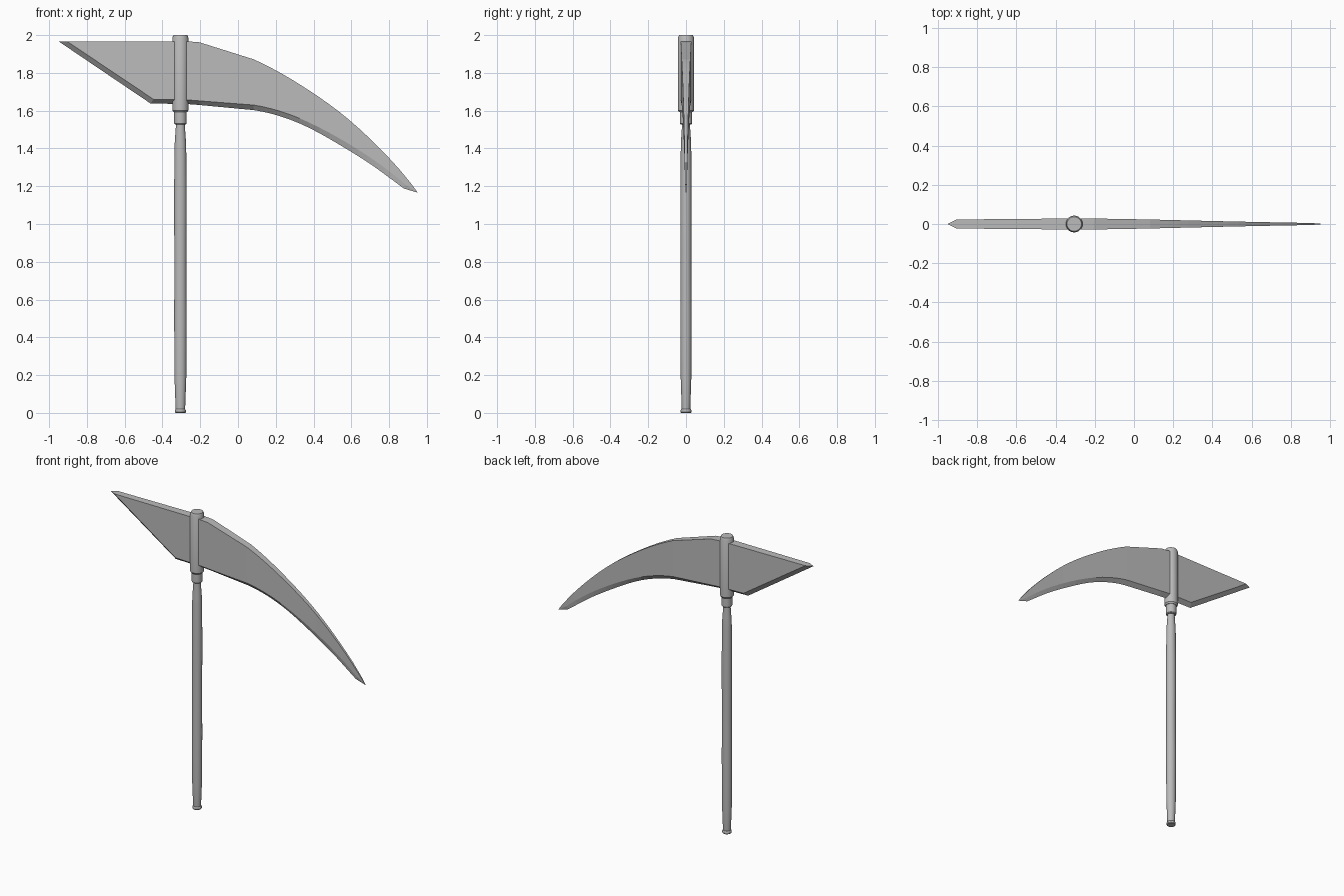
import bpy, bmesh, math
from mathutils import Vector

if "Cube" in bpy.data.objects:
    bpy.data.objects.remove(bpy.data.objects["Cube"])

grey = bpy.data.materials.new("steel_grey")
grey.diffuse_color = (0.5, 0.5, 0.5, 1)
grey.use_nodes = True
grey.node_tree.nodes["Principled BSDF"].inputs["Base Color"].default_value = grey.diffuse_color
POLE_X = -0.305


def finish(bm, name):
    bmesh.ops.remove_doubles(bm, verts=bm.verts, dist=1e-5)
    bmesh.ops.recalc_face_normals(bm, faces=bm.faces)
    me = bpy.data.meshes.new(name)
    bm.to_mesh(me)
    bm.free()
    me.materials.append(grey)
    ob = bpy.data.objects.new(name, me)
    bpy.context.collection.objects.link(ob)
    return ob


def loft(rings, name):
    """Skin a row of closed rings and cap both ends."""
    bm = bmesh.new()
    rows = [[bm.verts.new(p) for p in r] for r in rings]
    for a, b in zip(rows, rows[1:]):
        for i in range(len(a)):
            j = (i + 1) % len(a)
            bm.faces.new((a[i], a[j], b[j], b[i]))
    bm.faces.new(rows[0])
    bm.faces.new(rows[-1])
    return finish(bm, name)


def turned(profile, name, squash=1.0, sides=20):
    """Lathe (radius, z) pairs around the pole axis."""
    rings = []
    for r, z in profile:
        rings.append([(POLE_X + r * math.cos(2 * math.pi * i / sides),
                       squash * r * math.sin(2 * math.pi * i / sides), z)
                      for i in range(sides)])
    ob = loft(rings, name)
    bpy.ops.object.select_all(action='DESELECT')
    bpy.context.view_layer.objects.active = ob
    ob.select_set(True)
    bpy.ops.object.shade_smooth_by_angle(angle=math.radians(30))
    return ob


# Long handle, slightly oval, with faint waists along the grip
turned([(0.024, 0.012), (0.025, 0.02), (0.031, 0.18), (0.032, 0.34), (0.033, 0.52),
        (0.032, 0.68), (0.032, 0.86), (0.033, 1.02), (0.033, 1.19), (0.031, 1.38),
        (0.030, 1.43), (0.023, 1.53), (0.023, 1.56)], "handle", squash=0.9)

# Foot cap, collar and socket that holds the blade
turned([(0.026, 0.0), (0.029, 0.004), (0.029, 0.014), (0.025, 0.02)], "foot_cap")
turned([(0.029, 1.528), (0.033, 1.533), (0.033, 1.60)], "collar")
turned([(0.036, 1.592), (0.043, 1.602), (0.043, 1.985), (0.037, 2.0)], "socket")

# Blade stations: top x,z / bevel line x,z / cutting edge x,z / half thickness
heel = [(-0.905, 1.967, -0.905, 1.967, -0.95, 1.967, 0.023),
        (-0.447, 1.967, -0.447, 1.660, -0.463, 1.638, 0.027),
        (-0.267, 1.967, -0.267, 1.657, -0.267, 1.635, 0.029),
        (-0.204, 1.962, -0.204, 1.652, -0.204, 1.630, 0.028)]
sweep = [(0.082, 1.872, 0.082, 1.630, 0.082, 1.603, 0.023),
         (0.325, 1.740, 0.325, 1.560, 0.325, 1.533, 0.017),
         (0.590, 1.550, 0.590, 1.422, 0.590, 1.388, 0.011),
         (0.854, 1.290, 0.820, 1.264, 0.800, 1.246, 0.006),
         (0.918, 1.212, 0.890, 1.206, 0.878, 1.188, 0.004),
         (0.950, 1.168, 0.949, 1.168, 0.948, 1.167, 0.002)]


def smooth(pts, steps):
    """Catmull-Rom pass through the first intervals, the tip stays straight."""
    vs = [Vector(p) for p in pts]
    out = []
    for k in range(len(vs) - 3):
        p0 = vs[k - 1] if k else 2 * vs[0] - vs[1] + (vs[2] - 2 * vs[1] + vs[0])
        p1, p2, p3 = vs[k], vs[k + 1], vs[k + 2]
        if k == len(vs) - 4:
            p3 = 2 * p2 - p1 + (p2 - 2 * p1 + p0)
        for s in range(steps):
            t = s / steps
            out.append(0.5 * (2 * p1 + (p2 - p0) * t + (2 * p0 - 5 * p1 + 4 * p2 - p3) * t * t
                              + (3 * p1 - p0 - 3 * p2 + p3) * t ** 3))
    return out + vs[-3:]


# Blade: flat back, wedge bevel along the lower edge
loft([[(tx, -h, tz), (bx, -h, bz), (ex, 0, ez), (bx, h, bz), (tx, h, tz)]
      for tx, tz, bx, bz, ex, ez, h in heel + smooth(sweep, 5)], "blade")
